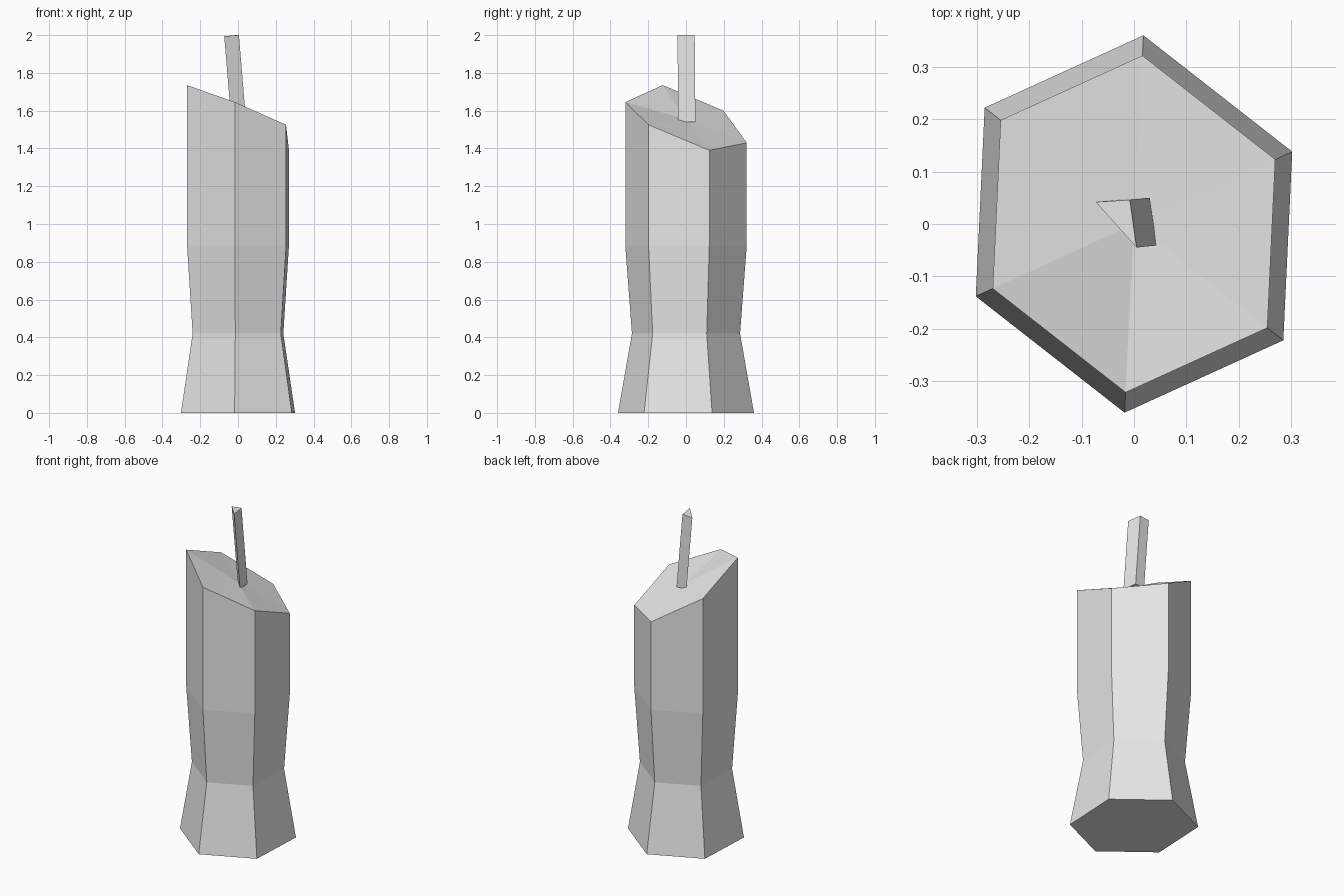
import bpy
import bmesh

cube = bpy.data.objects.get("Cube")
if cube:
    bpy.data.objects.remove(cube, do_unlink=True)

# Single plain grey for wax and wick
grey = bpy.data.materials.new("plain grey")
grey.use_nodes = True
colour = (0.8, 0.8, 0.8, 1)
grey.diffuse_color = colour
grey.node_tree.nodes["Principled BSDF"].inputs["Base Color"].default_value = colour


def loft(name, rings, tip=None):
    """Skin a stack of point rings; the top closes flat or as a fan to tip."""
    bm = bmesh.new()
    loops = [[bm.verts.new(p) for p in ring] for ring in rings]
    count = len(loops[0])
    for low, high in zip(loops, loops[1:]):
        for i in range(count):
            j = (i + 1) % count
            bm.faces.new((low[i], low[j], high[j], high[i]))
    bm.faces.new(loops[0][::-1])
    top = loops[-1]
    if tip:
        centre = bm.verts.new(tip)
        for i in range(count):
            bm.faces.new((top[i], top[(i + 1) % count], centre))
    else:
        bm.faces.new(top)
    bmesh.ops.recalc_face_normals(bm, faces=bm.faces)
    mesh = bpy.data.meshes.new(name)
    bm.to_mesh(mesh)
    bm.free()
    mesh.materials.append(grey)
    obj = bpy.data.objects.new(name, mesh)
    bpy.context.collection.objects.link(obj)
    return obj


# Candle body: hexagon outline, pinched waist, slanted melted rim
half = [(0.018, 0.36), (-0.285, 0.222), (-0.302, -0.138)]
outline = half + [(-x, -y) for x, y in half]
rim_heights = [1.43, 1.60, 1.735, 1.645, 1.525, 1.39]
rings = [[(x * s, y * s, z) for x, y in outline]
         for s, z in ((1, 0), (0.795, 0.42), (0.893, 0.885))]
rings.append([(x * 0.893, y * 0.893, z)
              for (x, y), z in zip(outline, rim_heights)])
loft("candle_body", rings, tip=(0, 0, 1.555))

# Wick: leaning three-sided prism
wick_top = [(-0.073, 0.042, 1.994), (0.005, -0.045, 2), (-0.008, 0.046, 2)]
wick_base = [(x + 0.038, y + 0.004, 1.54) for x, y, z in wick_top]
loft("wick", [wick_base, wick_top])
